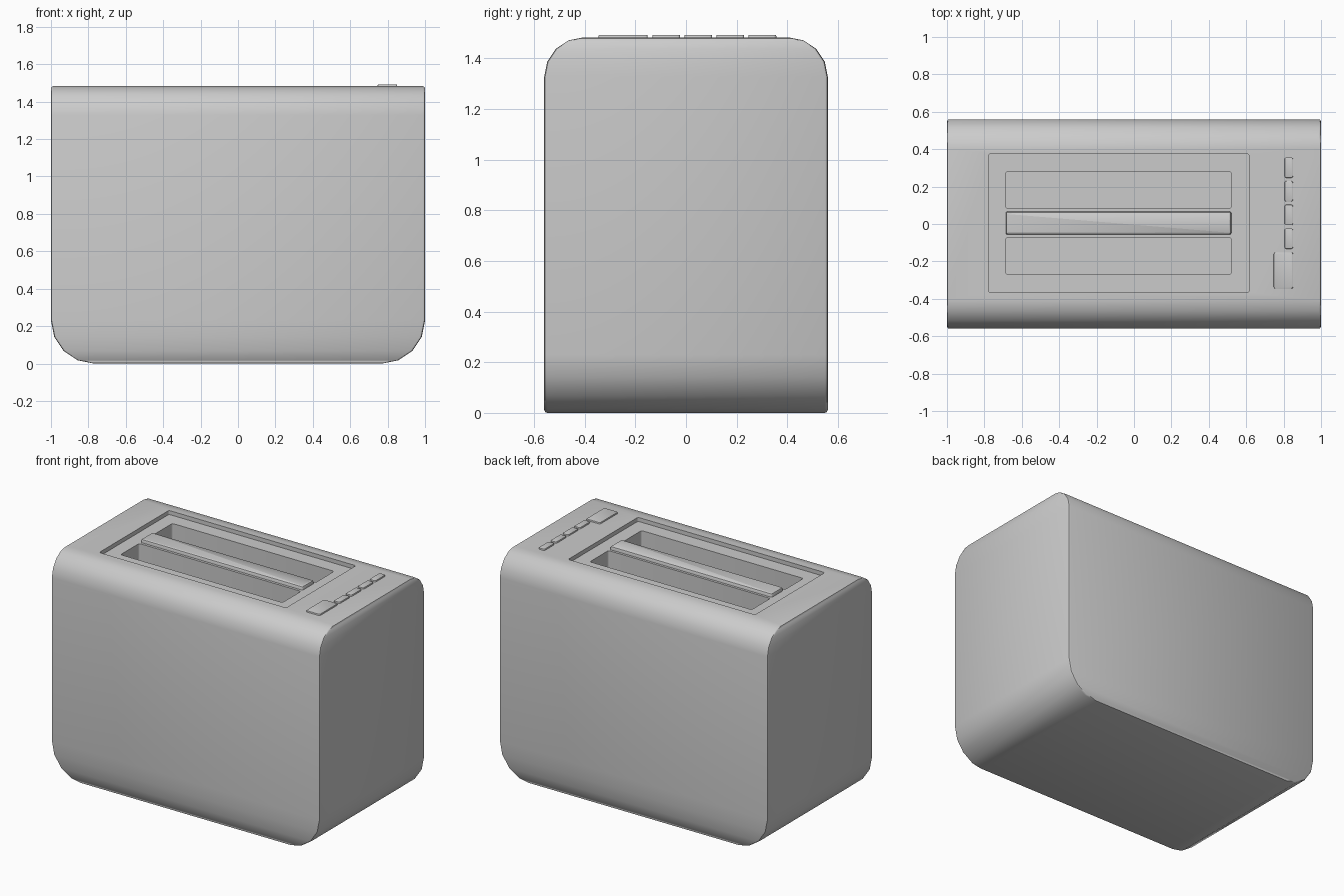
import bpy, bmesh, math

if "Cube" in bpy.data.objects:
    bpy.data.objects.remove(bpy.data.objects["Cube"])

TOP = 1.483      # top of the shell
PANEL = 1.456    # floor of the recessed top panel


def make_object(name, bm):
    bmesh.ops.recalc_face_normals(bm, faces=bm.faces)
    mesh = bpy.data.meshes.new(name)
    bm.to_mesh(mesh)
    bm.free()
    obj = bpy.data.objects.new(name, mesh)
    bpy.context.collection.objects.link(obj)
    return obj


def finish(obj, angle=35):
    bpy.ops.object.select_all(action='DESELECT')
    obj.select_set(True)
    bpy.context.view_layer.objects.active = obj
    bpy.ops.object.convert(target='MESH')
    bpy.ops.object.shade_smooth_by_angle(angle=math.radians(angle))


def box(name, x, y, z, corner=0.0, edge=0.0):
    """Box from min/max pairs, rounded upright corners, softened top rim."""
    bm = bmesh.new()
    bmesh.ops.create_cube(bm, size=1)
    for v in bm.verts:
        for i, (lo, hi) in enumerate((x, y, z)):
            v.co[i] = lo if v.co[i] < 0 else hi
    if corner:
        upright = [e for e in bm.edges
                   if abs(e.verts[0].co.z - e.verts[1].co.z) > 1e-5]
        bmesh.ops.bevel(bm, geom=upright, offset=corner, segments=3,
                        profile=0.5, affect='EDGES')
    if edge:
        rim = [e for e in bm.edges if all(v.co.z > z[1] - 1e-5 for v in e.verts)]
        bmesh.ops.bevel(bm, geom=rim, offset=edge, segments=2,
                        profile=0.5, affect='EDGES')
    return make_object(name, bm)


# Shell: stacked rectangles, ends curve in at the bottom, sides at the top
HX, HY, R_BOTTOM, R_TOP, STEPS = 1.0, 0.56, 0.23, 0.155, 4
levels = []
for i in range(STEPS + 1):
    a = math.pi / 2 * i / STEPS
    levels.append((HX - R_BOTTOM * (1 - math.sin(a)), HY,
                   R_BOTTOM * (1 - math.cos(a))))
for i in range(STEPS + 1):
    a = math.pi / 2 * i / STEPS
    levels.append((HX, HY - R_TOP * (1 - math.cos(a)),
                   TOP - R_TOP * (1 - math.sin(a))))

bm = bmesh.new()
rings = [[bm.verts.new((sx * hx, sy * hy, z))
          for sx, sy in ((-1, -1), (1, -1), (1, 1), (-1, 1))]
         for hx, hy, z in levels]
for a, b in zip(rings, rings[1:]):
    for i in range(4):
        j = (i + 1) % 4
        bm.faces.new((a[i], a[j], b[j], b[i]))
bm.faces.new(rings[0][::-1])
bm.faces.new(rings[-1])
shell = make_object("toaster_shell", bm)

bevel = shell.modifiers.new("edge_bevel", 'BEVEL')
bevel.width = 0.012
bevel.segments = 2
bevel.limit_method = 'ANGLE'
bevel.angle_limit = math.radians(45)

# Recessed panel and the two bread slots
cutters = [box("panel_cutter", (-0.777, 0.615), (-0.367, 0.375),
               (PANEL, 1.6), corner=0.012)]
for y in ((-0.27, -0.073), (0.082, 0.28)):
    cutters.append(box("slot_cutter", (-0.685, 0.52), y, (0.65, 1.58), corner=0.012))
for cutter in cutters:
    cutter.hide_render = True
    cut = shell.modifiers.new("cut", 'BOOLEAN')
    cut.operation = 'DIFFERENCE'
    cut.solver = 'EXACT'
    cut.object = cutter
finish(shell)
for cutter in cutters:
    bpy.data.objects.remove(cutter)

# Raised bar between the slots
finish(box("slot_divider", (-0.685, 0.52), (-0.056, 0.066),
           (PANEL - 0.01, 1.48), corner=0.008, edge=0.013))

# Row of small buttons and one large button
for i in range(4):
    y = -0.133 + 0.1265 * i
    finish(box(f"small_button_{i + 1}", (0.805, 0.85), (y, y + 0.11),
               (TOP - 0.02, 1.493), corner=0.01, edge=0.004))
finish(box("large_button", (0.747, 0.85), (-0.345, -0.152),
           (TOP - 0.02, 1.493), corner=0.008, edge=0.004))
